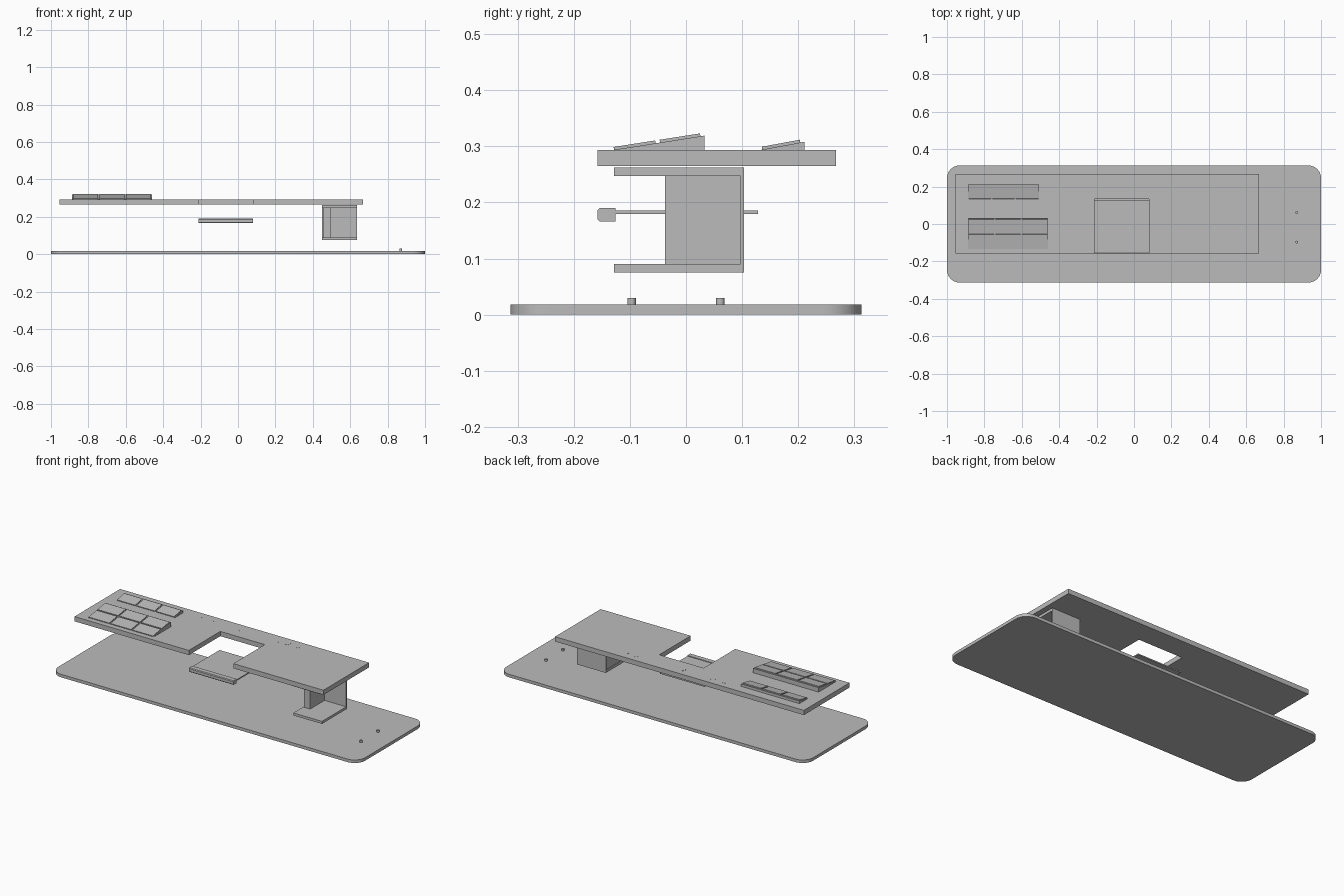
import bpy, bmesh, math

cube = bpy.data.objects.get("Cube")
if cube:
    bpy.data.objects.remove(cube, do_unlink=True)

grey = bpy.data.materials.new("plain grey")
grey.use_nodes = True
grey.diffuse_color = (0.5, 0.5, 0.5, 1)
grey.node_tree.nodes["Principled BSDF"].inputs["Base Color"].default_value = (0.5, 0.5, 0.5, 1)


def prism(name, outline, depth):
    """Extrude a closed outline of 3D points along a vector."""
    bm = bmesh.new()
    face = bm.faces.new([bm.verts.new(p) for p in outline])
    ext = bmesh.ops.extrude_face_region(bm, geom=[face])
    moved = [v for v in ext["geom"] if isinstance(v, bmesh.types.BMVert)]
    bmesh.ops.translate(bm, verts=moved, vec=depth)
    bmesh.ops.recalc_face_normals(bm, faces=bm.faces)
    mesh = bpy.data.meshes.new(name)
    bm.to_mesh(mesh)
    bm.free()
    obj = bpy.data.objects.new(name, mesh)
    obj.data.materials.append(grey)
    bpy.context.collection.objects.link(obj)
    return obj


def slab(name, outline, z0, z1):
    return prism(name, [(x, y, z0) for x, y in outline], (0, 0, z1 - z0))


def box(name, x0, x1, y0, y1, z0, z1):
    return slab(name, [(x0, y0), (x1, y0), (x1, y1), (x0, y1)], z0, z1)


def side_profile(name, x0, x1, outline):
    return prism(name, [(x0, y, z) for y, z in outline], (x1 - x0, 0, 0))


def arc(cx, cy, r, start, sweep, n):
    return [(cx + r * math.cos(math.radians(start + sweep * i / n)),
             cy + r * math.sin(math.radians(start + sweep * i / n))) for i in range(n + 1)]


def disc(name, x, y, r, z0, z1):
    return slab(name, arc(x, y, r, 0, 360, 24)[:-1], z0, z1)


def smooth(obj):
    bpy.ops.object.select_all(action="DESELECT")
    obj.select_set(True)
    bpy.context.view_layer.objects.active = obj
    bpy.ops.object.shade_smooth_by_angle(angle=math.radians(30))


# Base plate with rounded corners
R = 0.068
corners = [(1, 1, 0), (-1, 1, 90), (-1, -1, 180), (1, -1, 270)]
outline = []
for sx, sy, start in corners:
    outline += arc(sx * (1 - R), sy * (0.313 - R), R, start, 90, 10)
smooth(slab("base_plate", outline, 0, 0.018))

# Pegs on the base
for i, y in enumerate((-0.097, 0.061)):
    smooth(disc(f"base_peg_{i + 1}", 0.87, y, 0.0075, 0.016, 0.03))

# Raised panel with a rectangular notch in its front edge
slab("upper_panel", [(-0.955, -0.158), (-0.21, -0.158), (-0.21, 0.135), (0.08, 0.135),
                     (0.08, -0.158), (0.667, -0.158), (0.667, 0.267), (-0.955, 0.267)],
     0.265, 0.293)

# Small flush dials along the back of the panel
for i, x in enumerate((-0.405, -0.327, -0.13, 0.125, 0.174, 0.24)):
    smooth(disc(f"panel_dial_{i + 1}", x, 0.215, 0.016, 0.288, 0.2935))


# Sloped button banks: a wedge, then rows of thin keys along its slope
def key_bank(name, x0, x1, y0, y1, rise, rows):
    z0 = 0.293
    slope = rise / (y1 - y0)
    side_profile(name + "_wedge", x0, x1,
                 [(y0, z0 - 0.002), (y1, z0 - 0.002), (y1, z0 + rise), (y0, z0)])
    pitch = (x1 - x0) / 3
    for r, (a, b) in enumerate(rows):
        za, zb = z0 + slope * (a - y0), z0 + slope * (b - y0)
        for c in range(3):
            side_profile(f"{name}_key_{r + 1}_{c + 1}",
                         x0 + pitch * c + 0.004, x0 + pitch * (c + 1) - 0.004,
                         [(a, za - 0.001), (b, zb - 0.001), (b - 0.001, zb + 0.005),
                          (a - 0.001, za + 0.005)])


key_bank("front_bank", -0.887, -0.46, -0.133, 0.033, 0.026, [(-0.128, -0.054), (-0.046, 0.026)])
key_bank("back_bank", -0.887, -0.507, 0.13, 0.211, 0.015, [(0.136, 0.204)])

# Shelf below the notch, with a thicker chamfered front bar
box("shelf", -0.21, 0.08, -0.13, 0.128, 0.179, 0.186)
side_profile("shelf_front_bar", -0.21, 0.08,
             [(-0.158, 0.17), (-0.154, 0.166), (-0.126, 0.166), (-0.126, 0.19),
              (-0.154, 0.19), (-0.158, 0.186)])

# Open bracket box: two plates joined by a back wall and a side block
for name, z0, z1 in (("bracket_bottom", 0.075, 0.09), ("bracket_top", 0.247, 0.262)):
    box(name, 0.45, 0.637, -0.128, 0.103, z0, z1)
box("bracket_back_wall", 0.45, 0.637, 0.097, 0.103, 0.09, 0.247)
box("bracket_side_block", 0.455, 0.496, -0.037, 0.097, 0.09, 0.247)
